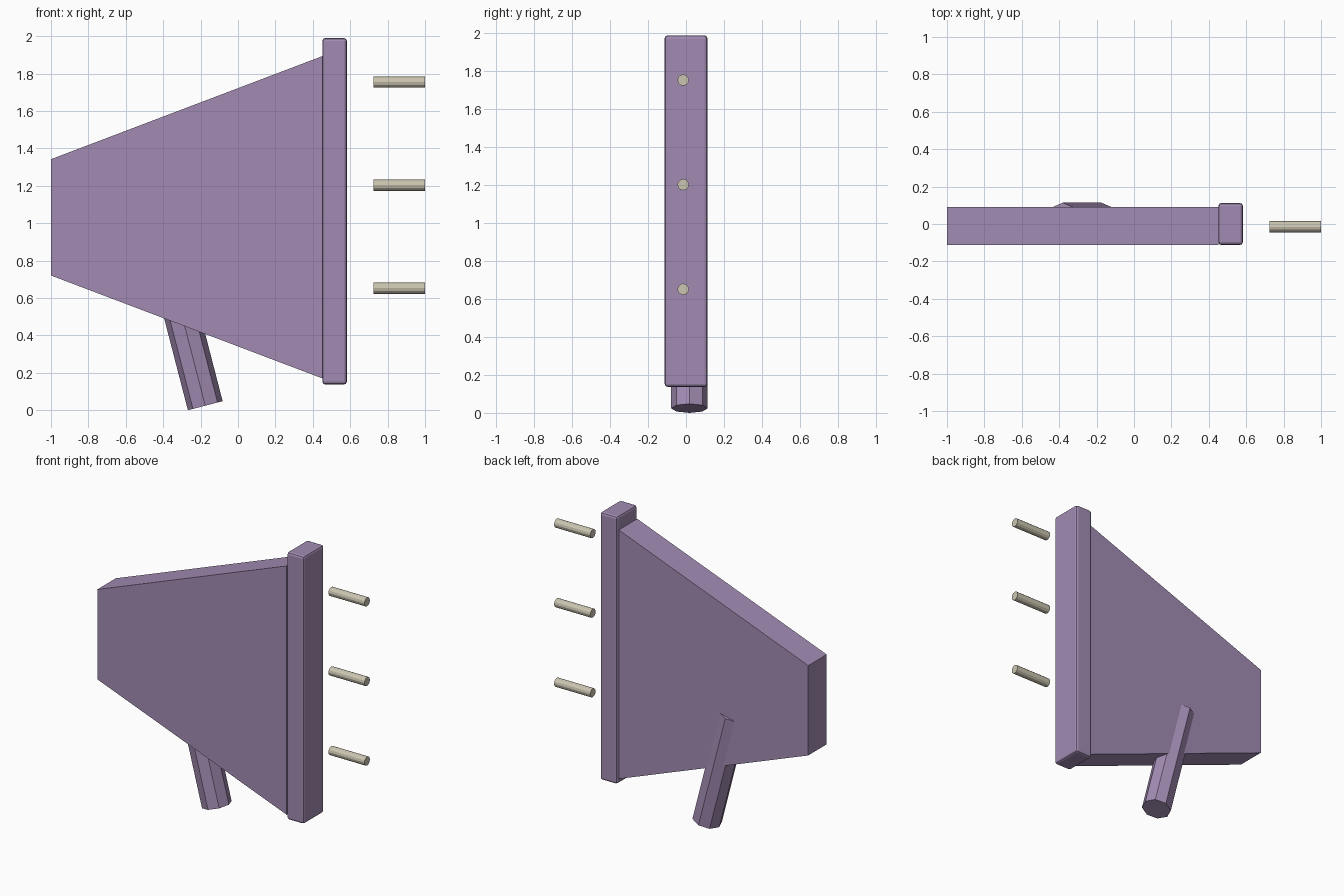
import bpy, bmesh
from math import pi, radians, sin, cos
from mathutils import Vector

if "Cube" in bpy.data.objects:
    bpy.data.objects.remove(bpy.data.objects["Cube"])


def material(name, color):
    m = bpy.data.materials.new(name)
    m.diffuse_color = color
    m.use_nodes = True
    m.node_tree.nodes["Principled BSDF"].inputs["Base Color"].default_value = m.diffuse_color
    return m


purple = material("purple", (0.36, 0.26, 0.45, 1))
metal = material("pale_metal", (0.60, 0.56, 0.44, 1))


def finish(bm, name, mat):
    bmesh.ops.recalc_face_normals(bm, faces=bm.faces)
    me = bpy.data.meshes.new(name)
    bm.to_mesh(me)
    bm.free()
    me.materials.append(mat)
    ob = bpy.data.objects.new(name, me)
    bpy.context.collection.objects.link(ob)
    return ob


def rod(name, centre, radius, length, sides, tilt, mat):
    # Cylinder with a vertex facing front, tilted in the xz plane
    bm = bmesh.new()
    bmesh.ops.create_cone(bm, cap_ends=True, segments=sides, radius1=radius,
                          radius2=radius, depth=length)
    ob = finish(bm, name, mat)
    ob.location = centre
    ob.rotation_euler = (0, tilt, 0)
    return ob


# Tapered body: trapezoid profile extruded through its thickness
bm = bmesh.new()
profile = [(-1, 0.72), (0.451, 0.17), (0.451, 1.893), (-1, 1.342)]
face = bm.faces.new([bm.verts.new((x, -0.111, z)) for x, z in profile])
ext = bmesh.ops.extrude_face_region(bm, geom=[face])
bmesh.ops.translate(bm, vec=(0, 0.202, 0),
                    verts=[g for g in ext["geom"] if isinstance(g, bmesh.types.BMVert)])
finish(bm, "body", purple)

# Front bar with softened edges
bm = bmesh.new()
bmesh.ops.create_cube(bm, size=1)
bmesh.ops.scale(bm, vec=(0.131, 0.225, 1.853), verts=bm.verts)
bar = finish(bm, "front_bar", purple)
bar.location = (0.5165, 0, 1.0635)
bevel = bar.modifiers.new("bevel", "BEVEL")
bevel.width = 0.016
bevel.segments = 2

# Octagonal handle leaning backwards, sunk into the body
tilt = radians(14.5)
length = 0.82
base = Vector((-0.175, 0.018, 0.096 * sin(tilt)))
axis = Vector((-sin(tilt), 0, cos(tilt)))
rod("handle", base + axis * length / 2, 0.096, length, 8, -tilt, purple)

# Three loose darts in front of the bar
for i, z in enumerate((0.652, 1.203, 1.754)):
    rod(f"dart_{i + 1}", (0.862, -0.015, z), 0.03, 0.276, 12, pi / 2, metal)
